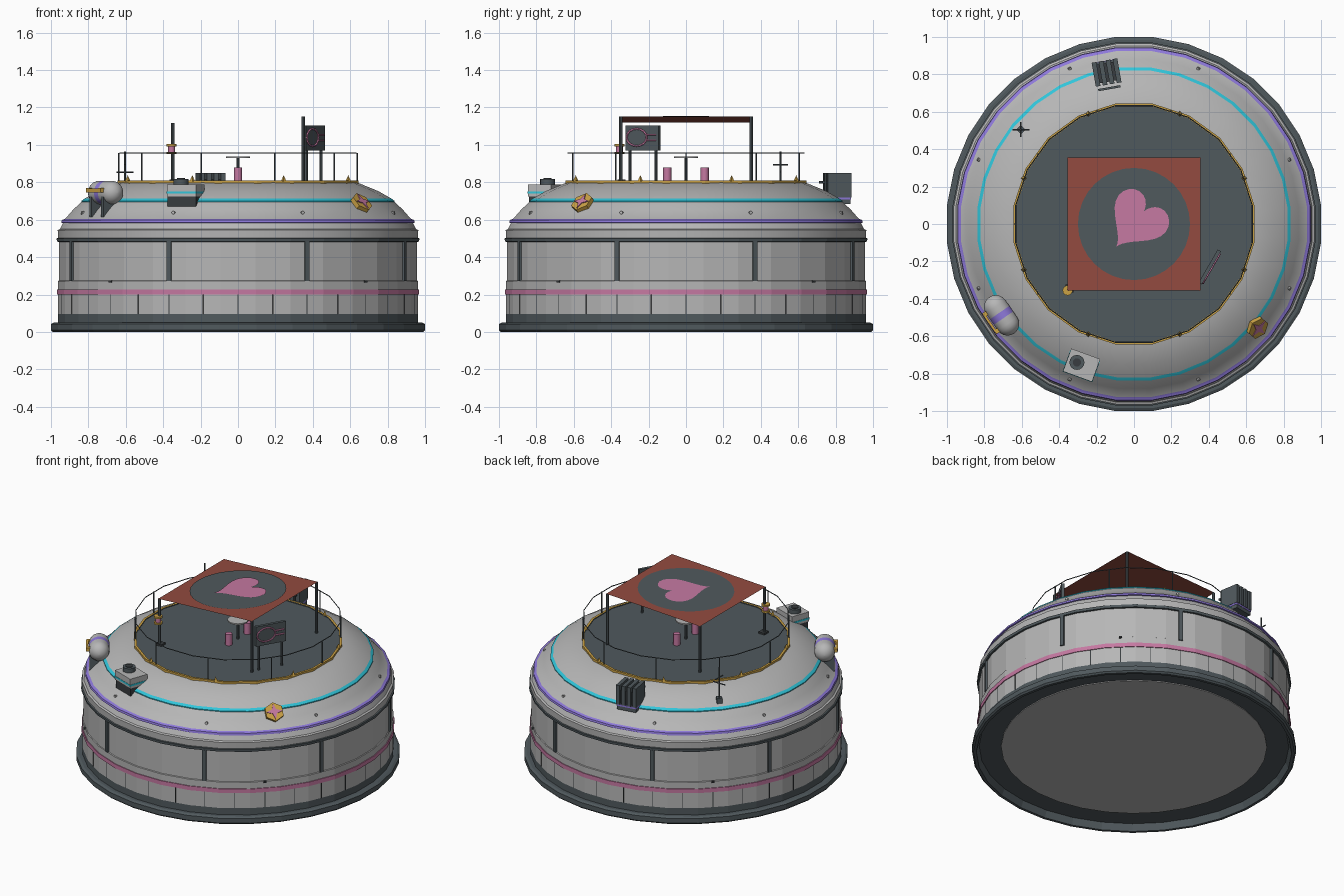
import bpy, bmesh
from math import sin, cos, pi, radians, tau
from mathutils import Matrix, Vector

if "Cube" in bpy.data.objects:
    bpy.data.objects.remove(bpy.data.objects["Cube"])


def material(name, *rgb):
    m = bpy.data.materials.new(name)
    m.use_nodes = True
    m.diffuse_color = (*rgb, 1)
    m.node_tree.nodes["Principled BSDF"].inputs["Base Color"].default_value = (*rgb, 1)
    return m


GREY = material("light_grey", .47, .47, .47)
SLATE = material("slate", .08, .1, .11)
DARK = material("charcoal", .04, .046, .05)
RED = material("brick_red", .29, .07, .05)
PINK = material("pink", .56, .19, .36)
CYAN = material("cyan", .03, .56, .7)
PURPLE = material("purple", .27, .19, .7)
GOLD = material("gold", .6, .36, .06)


def finish(name, bm, mats, smooth=False, matrix=None):
    if matrix:
        bm.transform(matrix)
    if len(bm.faces) > 1:
        bmesh.ops.recalc_face_normals(bm, faces=bm.faces)
    me = bpy.data.meshes.new(name)
    for f in bm.faces:
        f.smooth = smooth
    bm.to_mesh(me)
    bm.free()
    if smooth:
        me.set_sharp_from_angle(angle=radians(35))
    for m in mats:
        me.materials.append(m)
    ob = bpy.data.objects.new(name, me)
    bpy.context.collection.objects.link(ob)


def lathe(name, profile, n=32, smooth=False, matrix=None, capped=True):
    """Spin (radius across flats, height, colour of the next band) rows round z."""
    bm, mats, rings = bmesh.new(), [], []
    for r, z, m in profile:
        if m not in mats:
            mats.append(m)
        r /= cos(pi / n)
        rings.append([bm.verts.new((r * cos(a), r * sin(a), z))
                      for a in (tau * (i + .5) / n for i in range(n))])
    for a, b, row in zip(rings, rings[1:], profile):
        for i in range(n):
            j = (i + 1) % n
            bm.faces.new((a[i], a[j], b[j], b[i])).material_index = mats.index(row[2])
    if capped:
        for ring, row in ((rings[0], profile[0]), (rings[-1], profile[-1])):
            bm.faces.new(ring).material_index = mats.index(row[2])
    finish(name, bm, mats, smooth, matrix)


def box(name, size, loc, mat, turn=0):
    bm = bmesh.new()
    bmesh.ops.create_cube(bm, size=1)
    M = Matrix.Translation(loc) @ Matrix.Rotation(radians(turn), 4, 'Z') @ Matrix.Diagonal((*size, 1))
    finish(name, bm, [mat], matrix=M)


def rod(name, p, q, r, mat, n=8, r2=None):
    p, q = Vector(p), Vector(q)
    bm = bmesh.new()
    bmesh.ops.create_cone(bm, cap_ends=True, segments=n, radius1=r,
                          radius2=r if r2 is None else r2, depth=(q - p).length)
    M = Matrix.Translation((p + q) / 2) @ (q - p).to_track_quat('Z', 'Y').to_matrix().to_4x4()
    finish(name, bm, [mat], n > 6, M)


def plate(name, pts, thick, mat, matrix):
    """Flat outline, thickened upwards unless it is a bare sheet."""
    bm = bmesh.new()
    face = bm.faces.new([bm.verts.new((x, y, 0)) for x, y in pts])
    if thick:
        up = bmesh.ops.extrude_face_region(bm, geom=[face])["geom"]
        bmesh.ops.translate(bm, vec=(0, 0, thick), verts=[v for v in up if isinstance(v, bmesh.types.BMVert)])
    finish(name, bm, [mat], matrix=matrix)


def wire(name, pts, r, mat, closed=False):
    cu = bpy.data.curves.new(name, 'CURVE')
    cu.dimensions, cu.bevel_depth, cu.bevel_resolution = '3D', r, 1
    sp = cu.splines.new('POLY')
    sp.points.add(len(pts) - 1)
    for p, co in zip(sp.points, pts):
        p.co = (*co, 1)
    sp.use_cyclic_u = closed
    cu.materials.append(mat)
    bpy.context.collection.objects.link(bpy.data.objects.new(name, cu))


def polar(r, deg, z):
    return Vector((r * cos(radians(deg)), r * sin(radians(deg)), z))


def circle(r, n, start=0):
    return [(r * cos(start + tau * i / n), r * sin(start + tau * i / n)) for i in range(n)]


# Foundation with recessed underside, wall and dome
lathe("foundation", [(.8, .045, SLATE), (.955, .045, SLATE), (.972, 0, SLATE), (.99, 0, SLATE), (1, .01, SLATE),
                     (1, .042, SLATE), (.985, .05, SLATE), (.95, .05, SLATE)], capped=False)
lathe("floor", [(.82, .04, GREY), (.82, .05, GREY)])
lathe("wall", [(.962, .05, SLATE), (.962, .095, GREY), (.962, .2, PINK), (.967, .2, PINK), (.967, .228, PINK),
               (.962, .228, GREY), (.962, .272, GREY), (.957, .275, GREY), (.957, .49, GREY)])
lathe("eave_ring", [(.95, .48, SLATE), (.968, .483, SLATE), (.97, .5, SLATE), (.95, .506, SLATE)])
lathe("dome", [(.962, .5, GREY), (.964, .545, GREY), (.952, .55, GREY), (.936, .582, PURPLE), (.945, .584, PURPLE),
               (.942, .598, PURPLE), (.925, .604, GREY), (.88, .655, GREY), (.838, .694, CYAN), (.838, .7, CYAN),
               (.822, .712, GREY), (.75, .753, GREY), (.635, .8, GREY)], smooth=True)
lathe("deck", [(.643, .785, GOLD), (.643, .81, GOLD), (.628, .81, SLATE), (.628, .804, SLATE)], 20)

# Wall ribs, seams, lamps and deck studs
for k in range(32):
    box("wall_seam", (.004, .004, .105), polar(.9615, 11.25 * k, .148), DARK, 11.25 * k)
for k in range(8):
    a = 22.5 + 45 * k
    box("wall_rib", (.022, .025, .21), polar(.958, a, .378), SLATE, a)
    rod("dome_lamp_stem", polar(.885, a, .625), polar(.895, a, .637), .004, DARK)
    rod("dome_lamp", polar(.893, a, .636), polar(.906, a, .638), .009, GREY)
    rod("deck_stud", polar(.638, a, .805), polar(.638, a, .838), .015, GOLD, 4, 0)
for k in range(4):
    box("wall_vent", (.016, .018, .01), polar(.963, 45 + 90 * k, .27), DARK, 45 + 90 * k)

# Railing
wire("railing", [polar(.64, 18 * k + 9, .956) for k in range(20)], .003, SLATE, True)
for k in range(10):
    rod("railing_post", polar(.637, 36 * k, .8), polar(.637, 36 * k, .956), .004, SLATE)

# Canopy with heart emblem
tilt = Matrix.Translation((0, 0, 1.136)) @ Matrix.Rotation(-.048, 4, 'Y')
S = .355
plate("canopy", [(-S, -S), (S, -S), (S, S), (-S, S)], 0, RED, tilt)
plate("canopy_disc", circle(.3, 32), 0, SLATE, tilt @ Matrix.Translation((0, 0, .004)))
heart = [(-.01 * 16 * sin(t) ** 3, .0108 * (13 * cos(t) - 5 * cos(2 * t) - 2 * cos(3 * t) - cos(4 * t)))
         for t in (tau * i / 40 for i in range(40))]
plate("heart", heart, 0, PINK,
      tilt @ Matrix.Translation((.018, .022, .008)) @ Matrix.Rotation(radians(-38), 4, 'Z'))
for x in (-.349, .349):
    for y in (-.349, .349):
        rod("canopy_pole", (x, y, .8), (x, y, 1.135 + .048 * x), .009, SLATE)

# Lantern on one pole
box("lantern_foot", (.045, .045, .012), (-.345, -.345, .81), DARK)
for z, r, m in ((.95, .027, GOLD), (.96, .018, PINK), (.992, .027, GOLD)):
    rod("lantern", (-S, -S, z), (-S, -S, z + (.032 if m is PINK else .012)), r, m, 12)

# Table and stools
rod("table_leg", (0, 0, .8), (0, 0, .93), .008, SLATE)
rod("table_top", (0, 0, .929), (0, 0, .937), .065, GREY, 20)
for y in (-.1, .1):
    rod("stool", (0, y, .8), (0, y, .88), .022, PINK, 12)

# Sign board with an outlined drawing
c, along = Vector((.405, -.23, 0)), Vector((.5, .866, 0))
out = Vector((.866, -.5, 0)) * .012
box("sign_board", (.205, .02, .135), c + Vector((0, 0, 1.037)), SLATE, 60)
for s in (-.08, .08):
    p = c + along * s
    rod("sign_leg", p + Vector((0, 0, .8)), p + Vector((0, 0, .98)), .008, SLATE)


def on_sign(u, z):
    return c + out + along * u + Vector((0, 0, z))


wire("sign_outline", [on_sign(-.032 + .062 * cos(t), 1.04 + .046 * sin(t))
                      for t in (tau * i / 16 for i in range(16))], .005, PINK, True)
for z in (1.025, 1.055):
    wire("sign_prong", [on_sign(.025, z), on_sign(.09, z)], .005, PINK)

# Hexagonal badge with a four-pointed star
badge = Matrix.Translation(polar(.862, -40, .69)) @ Matrix.Rotation(radians(-40), 4, 'Z') \
    @ Matrix.Rotation(radians(46), 4, 'Y')
plate("badge", circle(.062, 6), .025, GOLD, badge @ Matrix.Translation((0, 0, -.014)))
star = [p for a, b in zip(circle(.052, 4), circle(.019, 4, pi / 4)) for p in (a, b)]
plate("badge_star", star, .005, PINK, badge @ Matrix.Translation((0, 0, .011)))

# Storage tank on the dome
A = 214.6
tangent = polar(1, A + 90, 0)
tank = Matrix.Translation(polar(.86, A, .745)) @ tangent.to_track_quat('Z', 'Y').to_matrix().to_4x4()
R, H = .063, .055
cap = [(R * cos(t), R * sin(t)) for t in (radians(d) for d in (0, 18, 36, 54, 72, 88))]
lathe("tank", [(r, -H - h, GREY) for r, h in reversed(cap)]
      + [(R, -.018, PURPLE), (R, .018, GREY)] + [(r, H + h, GREY) for r, h in cap], 20, True, tank)
for s in (-.055, .055):
    box("tank_leg", (.09, .02, .11), polar(.875, A, .67) + tangent * s, SLATE, A)
    box("tank_clamp", (.03, .025, .025), polar(.925, A, .757) + tangent * s, GOLD, A)
box("tank_rail", (.014, .11, .022), polar(.935, A, .757), GOLD, A)

# Cooling unit
T = -20
box("cooler_base", (.16, .12, .06), (-.28, -.755, .7), DARK, T)
box("cooler_body", (.165, .13, .065), (-.28, -.755, .757), GREY, T)
box("cooler_stripe", (.169, .134, .012), (-.28, -.755, .745), CYAN, T)
rod("cooler_fan_housing", (-.305, -.74, .788), (-.305, -.74, .818), .04, SLATE, 16)
rod("cooler_fan", (-.305, -.74, .818), (-.305, -.74, .822), .022, DARK, 16)

# Finned radiator
turn = Matrix.Rotation(radians(10), 4, 'Z')
centre = Vector((-.145, .8, 0))
box("radiator_base", (.13, .14, .04), centre + Vector((0, 0, .705)), SLATE, 10)
box("radiator_stripe", (.134, .144, .012), centre + Vector((0, 0, .715)), PURPLE, 10)
box("radiator_core", (.12, .1, .09), centre + Vector((0, .01, .77)), DARK, 10)
for i in range(4):
    box("radiator_fin", (.025, .13, .13), centre + turn @ Vector((-.057 + .038 * i, .01, .785)), SLATE, 10)
for z in (.75, .8):
    box("radiator_pipe", (.12, .012, .012), centre + turn @ Vector((0, -.075, z)), SLATE, 10)

# Aerial
ax, ay = -.605, .505
box("aerial_foot", (.035, .035, .05), (ax, ay, .735), SLATE, 45)
rod("aerial_mast", (ax, ay, .73), (ax, ay, .965), .005, SLATE)
rod("aerial_bar", (ax - .045, ay, .855), (ax + .045, ay, .855), .004, SLATE)
rod("aerial_cross_bar", (ax, ay - .04, .895), (ax, ay + .04, .895), .004, SLATE)
